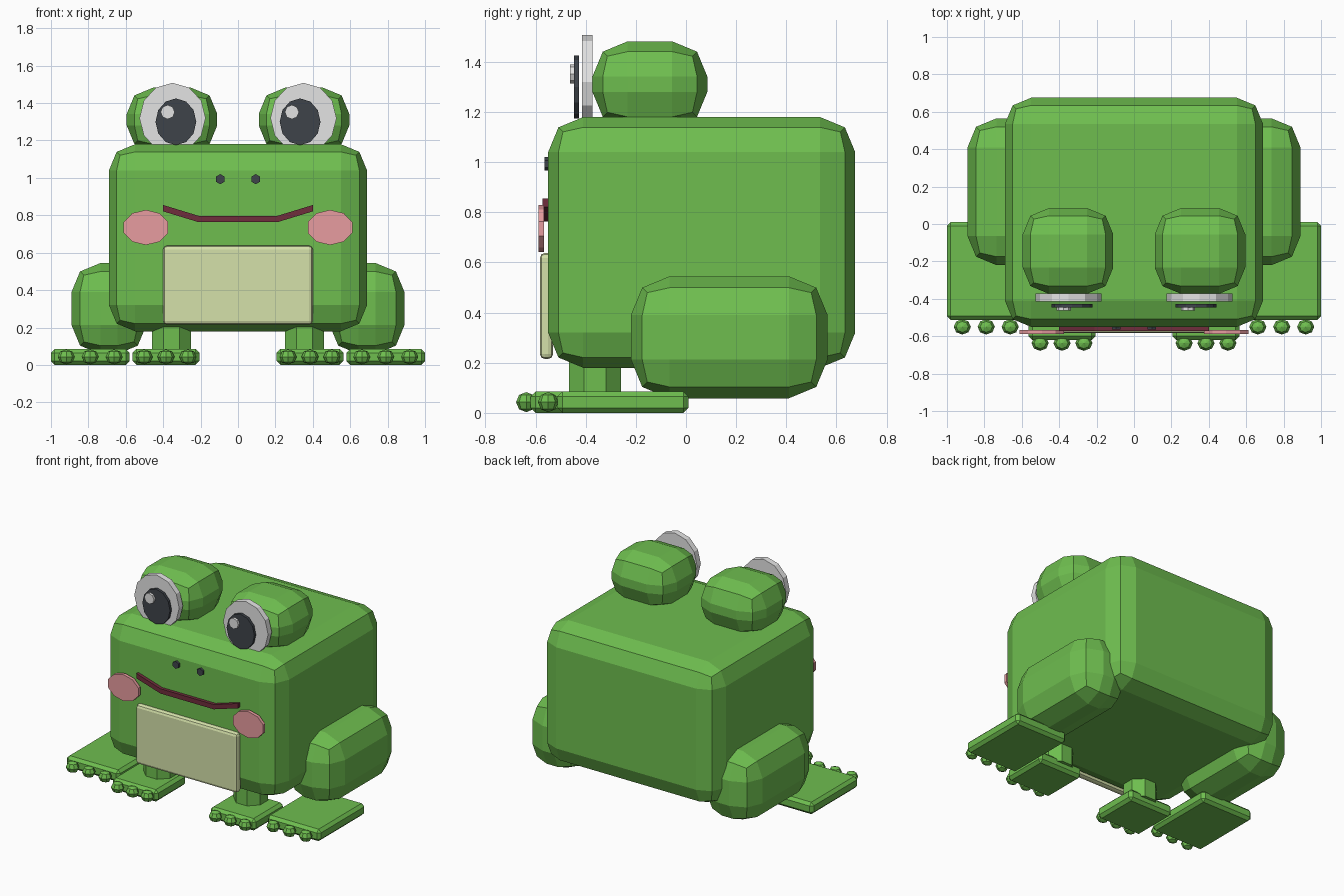
import bpy, bmesh, math
from mathutils import Matrix

if "Cube" in bpy.data.objects:
    bpy.data.objects.remove(bpy.data.objects["Cube"])


def material(name, rgb):
    lin = [((c / 255 + 0.055) / 1.055) ** 2.4 for c in rgb]
    m = bpy.data.materials.new(name)
    m.diffuse_color = (*lin, 1)
    m.use_nodes = True
    m.node_tree.nodes["Principled BSDF"].inputs["Base Color"].default_value = m.diffuse_color
    return m


GREEN = material("frog green", (110, 190, 79))
CREAM = material("belly cream", (213, 225, 170))
WHITE = material("eye white", (228, 228, 228))
DARK = material("pupil dark", (62, 67, 74))
PINK = material("cheek pink", (232, 157, 160))
RED = material("mouth red", (112, 45, 60))


def finish(bm, name, mat):
    bmesh.ops.recalc_face_normals(bm, faces=bm.faces)
    me = bpy.data.meshes.new(name)
    bm.to_mesh(me)
    bm.free()
    me.materials.append(mat)
    ob = bpy.data.objects.new(name, me)
    bpy.context.scene.collection.objects.link(ob)
    return ob


def block(name, x, y, z, bevel, mat, segments=2):
    """Bevelled box from three (min, max) ranges."""
    bm = bmesh.new()
    mid = [(a + b) / 2 for a, b in (x, y, z)]
    size = [abs(b - a) for a, b in (x, y, z)]
    bmesh.ops.create_cube(bm, size=1, matrix=Matrix.Translation(mid) @ Matrix.Diagonal((*size, 1)))
    bmesh.ops.bevel(bm, geom=bm.edges[:], offset=bevel, segments=segments, profile=0.5, affect='EDGES')
    return finish(bm, name, mat)


def plate(name, points, y0, y1, mat):
    """Extrude an x-z outline from y0 to y1."""
    bm = bmesh.new()
    face = bm.faces.new([bm.verts.new((px, y0, pz)) for px, pz in points])
    new = bmesh.ops.extrude_face_region(bm, geom=[face])["geom"]
    bmesh.ops.translate(bm, vec=(0, y1 - y0, 0), verts=[v for v in new if isinstance(v, bmesh.types.BMVert)])
    return finish(bm, name, mat)


def disc(name, x, z, rx, rz, y0, y1, sides, mat):
    angles = [2 * math.pi * i / sides for i in range(sides)]
    return plate(name, [(x + rx * math.sin(a), z + rz * math.cos(a)) for a in angles], y0, y1, mat)


def toe(name, x, y):
    bm = bmesh.new()
    place = Matrix.Translation((x, y, 0.043)) @ Matrix.Diagonal((0.046, 0.041, 0.04, 1))
    bmesh.ops.create_uvsphere(bm, u_segments=8, v_segments=4, radius=1, matrix=place)
    finish(bm, name, GREEN)


def leg(name, x):
    bm = bmesh.new()
    place = Matrix.Translation((x, -0.363, 0.16)) @ Matrix.Rotation(math.pi / 8, 4, 'Z')
    bmesh.ops.create_cone(bm, cap_ends=True, segments=8, radius1=0.113, radius2=0.113, depth=0.22, matrix=place)
    finish(bm, name, GREEN)


# Body and belly panel
block("body", (-0.69, 0.69), (-0.55, 0.675), (0.18, 1.18), 0.14, GREEN)
block("belly", (-0.4, 0.4), (-0.583, -0.53), (0.215, 0.638), 0.02, CREAM)

# Mouth: a bent strip
path = [(-0.4, 0.838), (-0.21, 0.78), (0.21, 0.78), (0.4, 0.838)]
outline = [(x, z + 0.017) for x, z in path] + [(x, z - 0.017) for x, z in reversed(path)]
plate("mouth", outline, -0.573, -0.545, RED)

for side, s in (("left", -1), ("right", 1)):
    # Eyes
    block(side + "_eye_bump", (s * 0.353 - 0.242, s * 0.353 + 0.242), (-0.373, 0.085), (1.14, 1.482), 0.14, GREEN)
    disc(side + "_eye_white", s * 0.35, 1.32, 0.177, 0.188, -0.414, -0.372, 12, WHITE)
    disc(side + "_pupil", s * 0.332, 1.3, 0.109, 0.125, -0.446, -0.427, 12, DARK)
    disc(side + "_eye_glint", s * 0.332 - 0.044, 1.352, 0.038, 0.038, -0.463, -0.446, 8, WHITE)

    # Nostrils and cheeks
    disc(side + "_nostril", s * 0.095, 0.993, 0.027, 0.027, -0.565, -0.545, 6, DARK)
    disc(side + "_cheek", s * 0.492, 0.735, 0.125, 0.094, -0.589, -0.566, 10, PINK)

    # Haunches
    block(side + "_haunch", (s * 0.69 - 0.2, s * 0.69 + 0.2), (-0.22, 0.565), (0.058, 0.545), 0.155, GREEN)

    # Legs and feet
    leg(side + "_front_leg", s * 0.355)
    block(side + "_front_foot", (s * 0.385 - 0.178, s * 0.385 + 0.178), (-0.62, -0.28), (0, 0.085), 0.02, GREEN, 1)
    block(side + "_back_foot", (s * 0.79 - 0.21, s * 0.79 + 0.21), (-0.513, 0.01), (0, 0.085), 0.02, GREEN, 1)
    for i in (-1, 0, 1):
        toe(f"{side}_front_toe_{i + 2}", s * 0.385 + i * 0.117, -0.637)
        toe(f"{side}_back_toe_{i + 2}", s * 0.79 + i * 0.128, -0.55)
